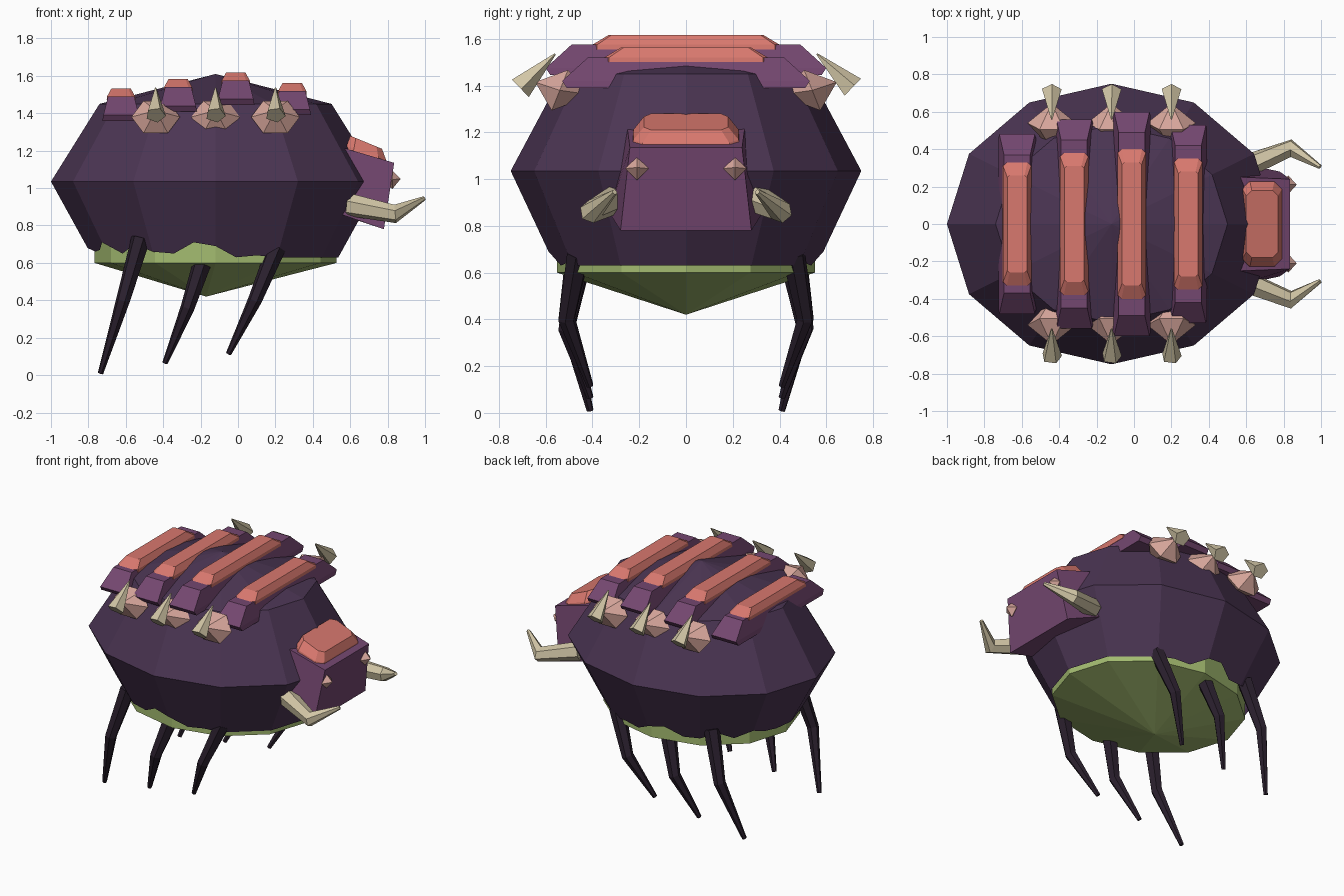
import bpy, bmesh, math
from mathutils import Vector

if "Cube" in bpy.data.objects:
    bpy.data.objects.remove(bpy.data.objects["Cube"])


def material(name, hex_code):
    def lin(c):
        return c / 12.92 if c <= 0.04045 else ((c + 0.055) / 1.055) ** 2.4
    m = bpy.data.materials.new(name)
    m.diffuse_color = [lin(int(hex_code[i:i + 2], 16) / 255) for i in (0, 2, 4)] + [1]
    m.use_nodes = True
    m.node_tree.nodes["Principled BSDF"].inputs["Base Color"].default_value = m.diffuse_color
    return m


SHELL = material("dark purple shell", "4B3553")
PLATE = material("plum plate", "744770")
CORAL = material("coral", "D8786E")
PINK = material("pale pink", "D8A79C")
BONE = material("bone", "D2C6A6")
BELLY = material("moss green", "A3BB70")
LEG = material("near black purple", "2B202E")


def finish(name, bm, mat):
    bmesh.ops.recalc_face_normals(bm, faces=bm.faces)
    me = bpy.data.meshes.new(name)
    bm.to_mesh(me)
    bm.free()
    me.materials.append(mat)
    ob = bpy.data.objects.new(name, me)
    bpy.context.collection.objects.link(ob)
    return ob


def loft(name, rings, mat):
    """Skin rings of points; a ring with a single point becomes a tip."""
    bm = bmesh.new()
    vs = [[bm.verts.new(p) for p in r] for r in rings]
    for a, b in zip(vs, vs[1:]):
        n = max(len(a), len(b))
        for i in range(n):
            j = (i + 1) % n
            if len(a) == 1:
                bm.faces.new((a[0], b[i], b[j]))
            elif len(b) == 1:
                bm.faces.new((a[i], a[j], b[0]))
            else:
                bm.faces.new((a[i], a[j], b[j], b[i]))
    for r in (vs[0], vs[-1]):
        if len(r) > 2:
            bm.faces.new(r)
    return finish(name, bm, mat)


def tube(name, path, radii, sides, mat):
    """Tapered faceted tube along a path."""
    pts = [Vector(p) for p in path]
    rings = []
    for i, p in enumerate(pts):
        d = (pts[min(i + 1, len(pts) - 1)] - pts[max(i - 1, 0)]).normalized()
        u = d.cross(Vector((0.3, 1, 0.2))).normalized()
        v = d.cross(u)
        rings.append([p + radii[i] * (u * math.cos(a) + v * math.sin(a))
                      for a in (math.tau * k / sides for k in range(sides))])
    return loft(name, rings, mat)


CX, RX, RY = -0.12, 0.88, 0.75


def oval(scale, z):
    return [Vector((CX + RX * scale * math.cos(math.tau * k / 12),
                    RY * scale * math.sin(math.tau * k / 12), z)) for k in range(12)]


# Body shell: faceted dome with a ragged lower hem
hem = [.63, .63, .63, .63, .63, .63, .63, .64, .63, .69,
       .71, .65, .66, .70, .65, .71, .67, .66, .68]
hem = hem + hem[-2:0:-1]
bm = bmesh.new()
apex = bm.verts.new((CX, 0, 1.61))
upper = [bm.verts.new(p) for p in oval(0.705, 1.45)]
mid_pts, low_pts = oval(1, 1.035), oval(0.74, 0.62)
middle = [bm.verts.new(p) for p in mid_pts]
lower = []
for k in range(36):
    i, f = k // 3, (k % 3) / 3
    low = low_pts[i].lerp(low_pts[(i + 1) % 12], f)
    top = mid_pts[i].lerp(mid_pts[(i + 1) % 12], f)
    lower.append(bm.verts.new(low.lerp(top, (hem[k] - 0.62) / 0.415)))
for i in range(12):
    j = (i + 1) % 12
    bm.faces.new((apex, upper[i], upper[j]))
    bm.faces.new((upper[i], middle[i], middle[j], upper[j]))
    bm.faces.new([middle[j], middle[i]] + [lower[(3 * i + s) % 36] for s in range(4)])
finish("body_shell", bm, SHELL)

# Belly
loft("belly", [oval(0.735, 0.76), oval(0.735, 0.6), [(-0.17, 0, 0.42)]], BELLY)


def slab(cx, hx, hy, z, cut=0.0):
    """Rectangle ring with optional clipped corners."""
    if not cut:
        return [(cx + sx * hx, sy * hy, z) for sx, sy in ((1, 1), (-1, 1), (-1, -1), (1, -1))]
    corners = [(hx, hy - cut), (hx - cut, hy), (cut - hx, hy), (-hx, hy - cut),
               (-hx, cut - hy), (cut - hx, -hy), (hx - cut, -hy), (hx, cut - hy)]
    return [(cx + x, y, z) for x, y in corners]


# Back plates with coral ridges
for n, (x, hy, ry, top) in enumerate([(-.625, .48, .33, 1.49), (-.32, .56, .38, 1.54),
                                      (-.012, .60, .40, 1.575), (.29, .53, .35, 1.52)], 1):
    loft(f"back_plate_{n}", [slab(x, .10, hy - .02, top - .13), slab(x, .095, hy, top - .10),
                             slab(x, .07, hy - .11, top)], PLATE)
    loft(f"plate_ridge_{n}", [slab(x, .077, ry, top - .02, .02), slab(x, .075, ry, top, .02),
                              slab(x, .052, ry - .07, top + .042, .012)], CORAL)

# Side knobs with hooked spikes
for s, side in ((1, "left"), (-1, "right")):
    for n, x in enumerate((-.44, -.12, .20), 1):
        ring = [(x + .13 * math.cos(math.tau * k / 6),
                 s * (.54 - .04 * math.sin(math.tau * k / 6)),
                 1.38 + .1 * math.sin(math.tau * k / 6)) for k in range(6)]
        loft(f"knob_{side}_{n}", [[(x, s * .40, 1.36)], ring, [(x, s * .645, 1.415)]], PINK)
        tube(f"spike_{side}_{n}", [(x, s * .71, 1.39), (x, s * .56, 1.535)],
             [.055, .004], 5, BONE)

# Head block, tilted forward
loft("head", [[(.78, -.28, .78), (.78, .28, .78), (.55, .33, .86), (.42, .30, .90),
               (.42, -.30, .90), (.55, -.33, .86)],
              [(.835, -.24, 1.135), (.835, .24, 1.135), (.58, .25, 1.21), (.45, .25, 1.25),
               (.45, -.25, 1.25), (.58, -.25, 1.21)]], PLATE)


def crest_ring(x0, x1, hy, z0, z1, cut):
    mid = (x0 + x1) / 2
    return [(x, y, z0 + (z1 - z0) * (x - x0) / (x1 - x0))
            for x, y, _ in slab(mid, (x1 - x0) / 2, hy, 0, cut)]


loft("head_crest", [crest_ring(.575, .795, .23, 1.20, 1.13, .04),
                    crest_ring(.58, .79, .225, 1.225, 1.155, .04),
                    crest_ring(.60, .77, .18, 1.28, 1.21, .03)], CORAL)

# Eyes, tusks and legs, mirrored
for s, side in ((1, "left"), (-1, "right")):
    eye = [(.825, s * .21 + .05 * math.cos(math.tau * k / 4),
            1.045 + .05 * math.sin(math.tau * k / 4)) for k in range(4)]
    loft(f"eye_{side}", [[(.78, s * .21, 1.045)], eye, [(.87, s * .21, 1.05)]], PINK)
    tube(f"tusk_{side}", [(.60, s * .31, .91), (.84, s * .405, .862), (.995, s * .305, .945)],
         [.062, .05, .012], 6, BONE)
    for n, (top, knee, tip) in enumerate([((-.52, .73), (-.615, .40), (-.735, .01)),
                                          ((-.185, .62), (-.27, .36), (-.39, .065)),
                                          ((.205, .68), (.09, .40), (-.05, .115))], 1):
        tube(f"leg_{side}_{n}", [(top[0], s * .46, top[1]), (knee[0], s * .51, knee[1]),
                                 (tip[0], s * .41, tip[1])], [.052, .038, .015], 6, LEG)
